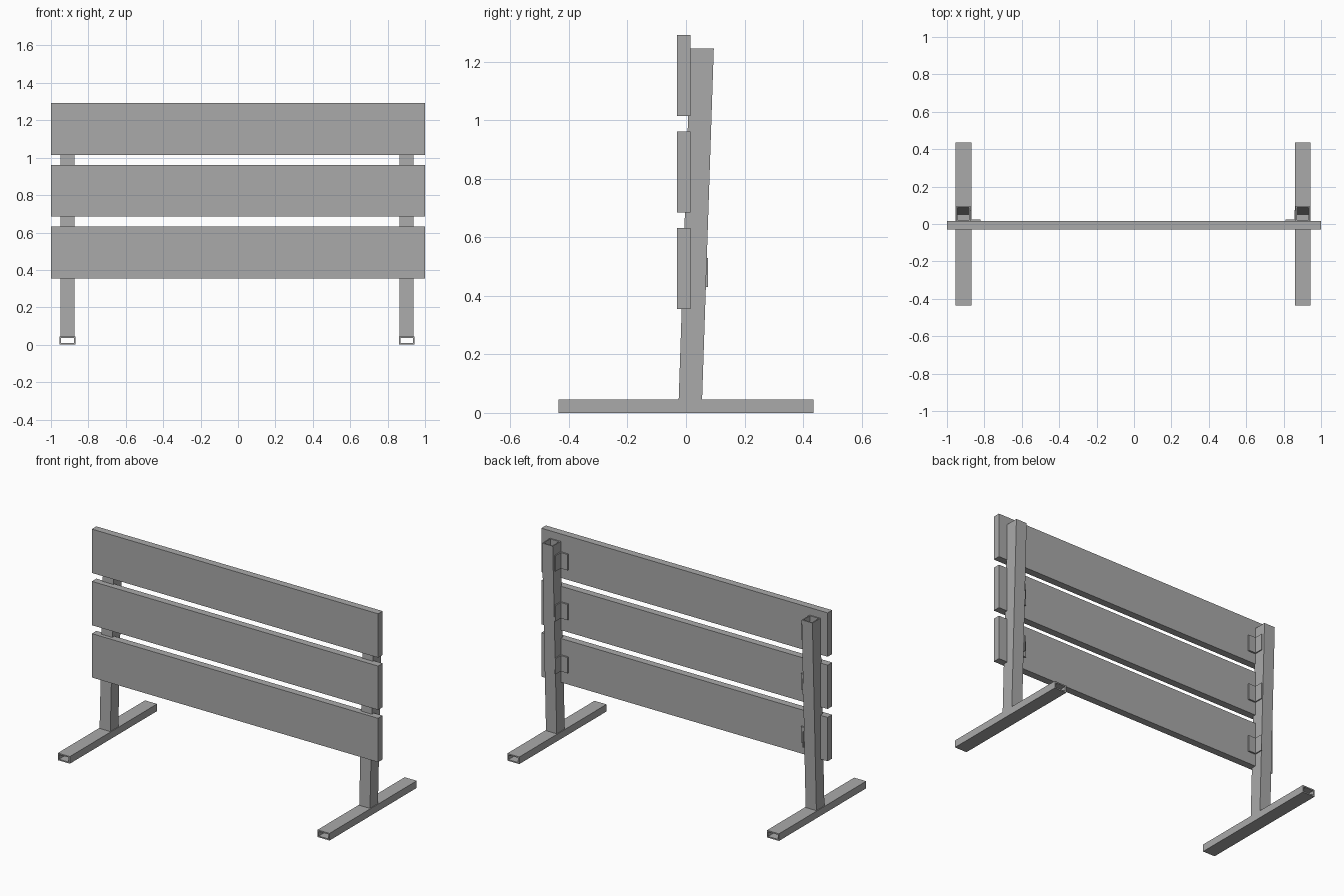
import bpy
import bmesh
from mathutils import Matrix, Vector

cube = bpy.data.objects.get("Cube")
if cube:
    bpy.data.objects.remove(cube, do_unlink=True)

grey = bpy.data.materials.new("plain_grey")
grey.use_nodes = True
colour = (0.4, 0.4, 0.4, 1)
grey.diffuse_color = colour
grey.node_tree.nodes["Principled BSDF"].inputs["Base Color"].default_value = colour


def finish(name, bm):
    bmesh.ops.recalc_face_normals(bm, faces=bm.faces)
    mesh = bpy.data.meshes.new(name)
    bm.to_mesh(mesh)
    bm.free()
    mesh.materials.append(grey)
    obj = bpy.data.objects.new(name, mesh)
    bpy.context.collection.objects.link(obj)
    return obj


def add_box(bm, low, high):
    low, high = Vector(low), Vector(high)
    place = Matrix.Translation((low + high) / 2) @ Matrix.Diagonal((*(high - low), 1))
    bmesh.ops.create_cube(bm, size=1, matrix=place)


def tube(name, start, end, side, up, wall):
    """Open rectangular tube; side and up are half-size vectors of its section."""
    bm = bmesh.new()
    start, end, side, up = map(Vector, (start, end, side, up))
    rings = []
    for centre in (start, end):
        for inset in (0, wall):
            s = side * (1 - inset / side.length)
            u = up * (1 - inset / up.length)
            rings.append([bm.verts.new(centre + a * s + b * u)
                          for a, b in ((-1, -1), (1, -1), (1, 1), (-1, 1))])
    outer_a, inner_a, outer_b, inner_b = rings
    for p, q in ((outer_a, outer_b), (inner_a, inner_b),
                 (outer_a, inner_a), (outer_b, inner_b)):
        for i in range(4):
            j = (i + 1) % 4
            bm.faces.new((p[i], p[j], q[j], q[i]))
    return finish(name, bm)


# Three horizontal boards
for name, z in (("lower", 0.355), ("middle", 0.685), ("upper", 1.015)):
    bm = bmesh.new()
    add_box(bm, (-1, -0.03, z), (1, 0.015, z + 0.277))
    finish(name + "_board", bm)

# Feet, leaning posts and angle brackets on each side
for name, x, inward in (("right", -0.912, 1), ("left", 0.902, -1)):
    tube(name + "_foot", (x, -0.435, 0.0225), (x, 0.435, 0.0225),
         (0.042, 0, 0), (0, 0, 0.0225), 0.008)
    tube(name + "_post", (x, 0.015, 0.045), (x, 0.055, 1.245),
         (0.0375, 0, 0), (0, 0.04, 0), 0.007)
    inner = x + inward * 0.0375
    for level, z in (("lower", 0.48), ("middle", 0.815), ("upper", 1.13)):
        bm = bmesh.new()
        for reach, depth in ((0.055, 0.025), (0.007, 0.075)):
            edge = inner + inward * reach
            add_box(bm, (min(inner, edge), 0.015, z - 0.05),
                    (max(inner, edge), depth, z + 0.05))
        finish(f"{name}_{level}_bracket", bm)
